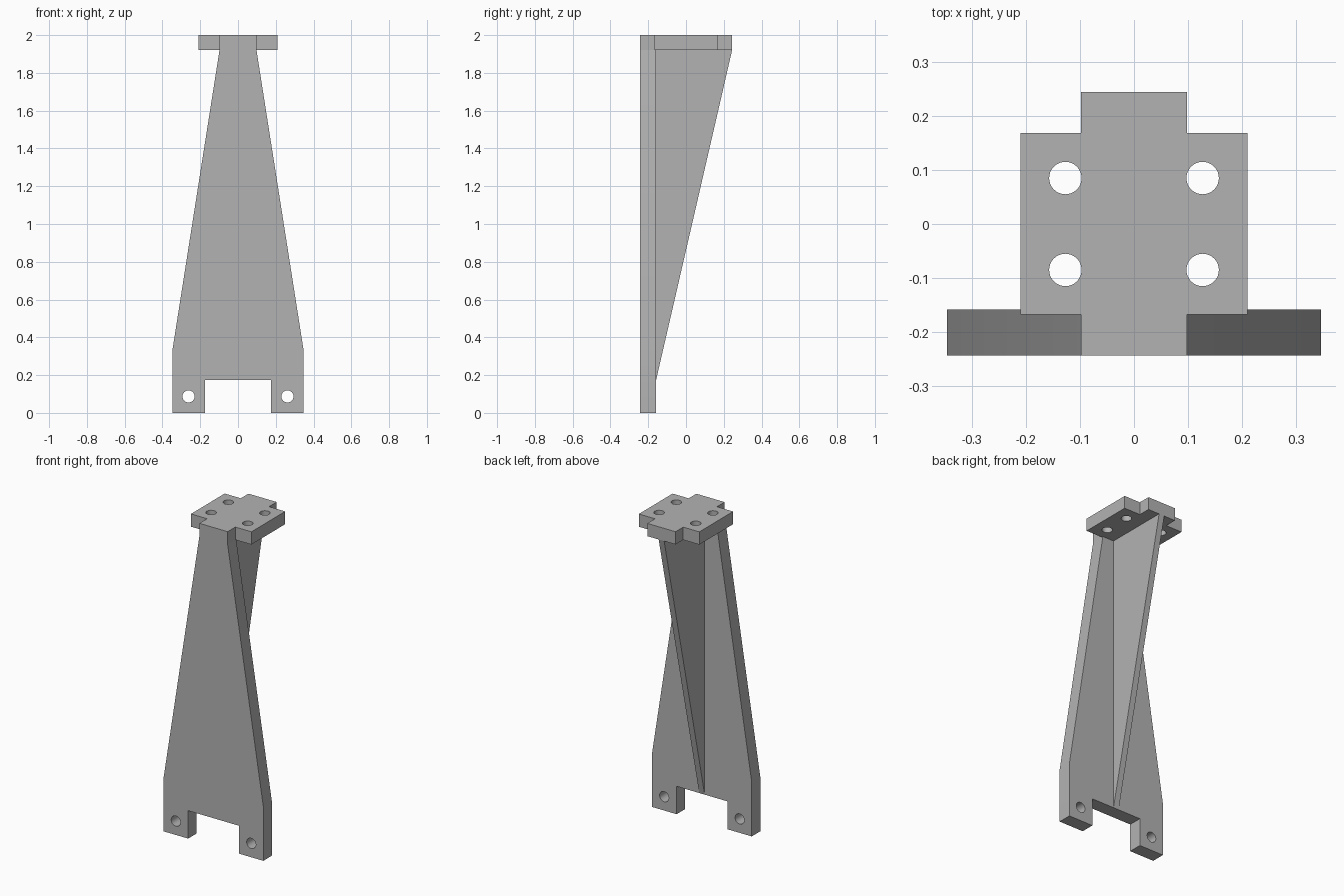
import bpy, bmesh
from mathutils import Matrix, Vector

cube = bpy.data.objects.get("Cube")
if cube:
    bpy.data.objects.remove(cube, do_unlink=True)

GREY = (0.45, 0.45, 0.45, 1)
mat = bpy.data.materials.new("plain grey")
mat.use_nodes = True
mat.diffuse_color = GREY
mat.node_tree.nodes["Principled BSDF"].inputs["Base Color"].default_value = GREY

FRONT, PLATE_BACK, BACK = -0.243, -0.158, 0.244
HEAD_Z, TOP, NECK = 1.92, 2.0, 0.098


def add_object(name, bm):
    bmesh.ops.recalc_face_normals(bm, faces=bm.faces)
    mesh = bpy.data.meshes.new(name)
    bm.to_mesh(mesh)
    bm.free()
    mesh.materials.append(mat)
    obj = bpy.data.objects.new(name, mesh)
    bpy.context.collection.objects.link(obj)
    return obj


def prism(name, points, sweep):
    """Extrude a flat outline along a vector."""
    bm = bmesh.new()
    face = bm.faces.new([bm.verts.new(p) for p in points])
    grown = bmesh.ops.extrude_face_region(bm, geom=[face])["geom"]
    verts = [v for v in grown if isinstance(v, bmesh.types.BMVert)]
    bmesh.ops.translate(bm, verts=verts, vec=sweep)
    return add_object(name, bm)


def drill(obj, centres, axis, radius):
    """Cut round holes through a part."""
    bm = bmesh.new()
    turn = Vector((0, 0, 1)).rotation_difference(Vector(axis)).to_matrix().to_4x4()
    for c in centres:
        bmesh.ops.create_cone(bm, cap_ends=True, segments=32, radius1=radius,
                              radius2=radius, depth=0.3,
                              matrix=Matrix.Translation(c) @ turn)
    cutter = add_object("hole_cutter", bm)
    cutter.hide_render = True
    mod = obj.modifiers.new("holes", "BOOLEAN")
    mod.operation, mod.solver, mod.object = "DIFFERENCE", "EXACT", cutter
    bpy.ops.object.select_all(action="DESELECT")
    bpy.context.view_layer.objects.active = obj
    obj.select_set(True)
    bpy.ops.object.modifier_apply(modifier=mod.name)
    bpy.data.objects.remove(cutter, do_unlink=True)
    bpy.ops.object.shade_smooth_by_angle()


def mirrored(half):
    """Close a right-hand outline with its mirror image."""
    return half + [(-x, v) for x, v in reversed(half)]


# Tapered front plate with two feet
half = [(0.176, 0.175), (0.176, 0), (0.346, 0), (0.346, 0.34), (NECK, HEAD_Z)]
plate = prism("front_plate", [(x, FRONT, z) for x, z in mirrored(half)],
              (0, PLATE_BACK - FRONT, 0))
drill(plate, [(s * 0.262, -0.2, 0.087) for s in (-1, 1)], (0, 1, 0), 0.032)

# Cross-shaped head plate with four bolt holes
half = [(NECK, FRONT), (NECK, -0.167), (0.21, -0.167),
        (0.21, 0.168), (NECK, 0.168), (NECK, BACK)]
head = prism("head_plate", [(x, y, HEAD_Z) for x, y in mirrored(half)],
             (0, 0, TOP - HEAD_Z))
drill(head, [(sx * 0.127, sy * 0.085, 1.96) for sx in (-1, 1) for sy in (-1, 1)],
      (0, 0, 1), 0.03)

# Thin triangular rib bracing the head from behind
RIB = 0.019
prism("rear_rib", [(-RIB, PLATE_BACK, 0.175), (-RIB, BACK, HEAD_Z),
                   (-RIB, PLATE_BACK, HEAD_Z)], (2 * RIB, 0, 0))
